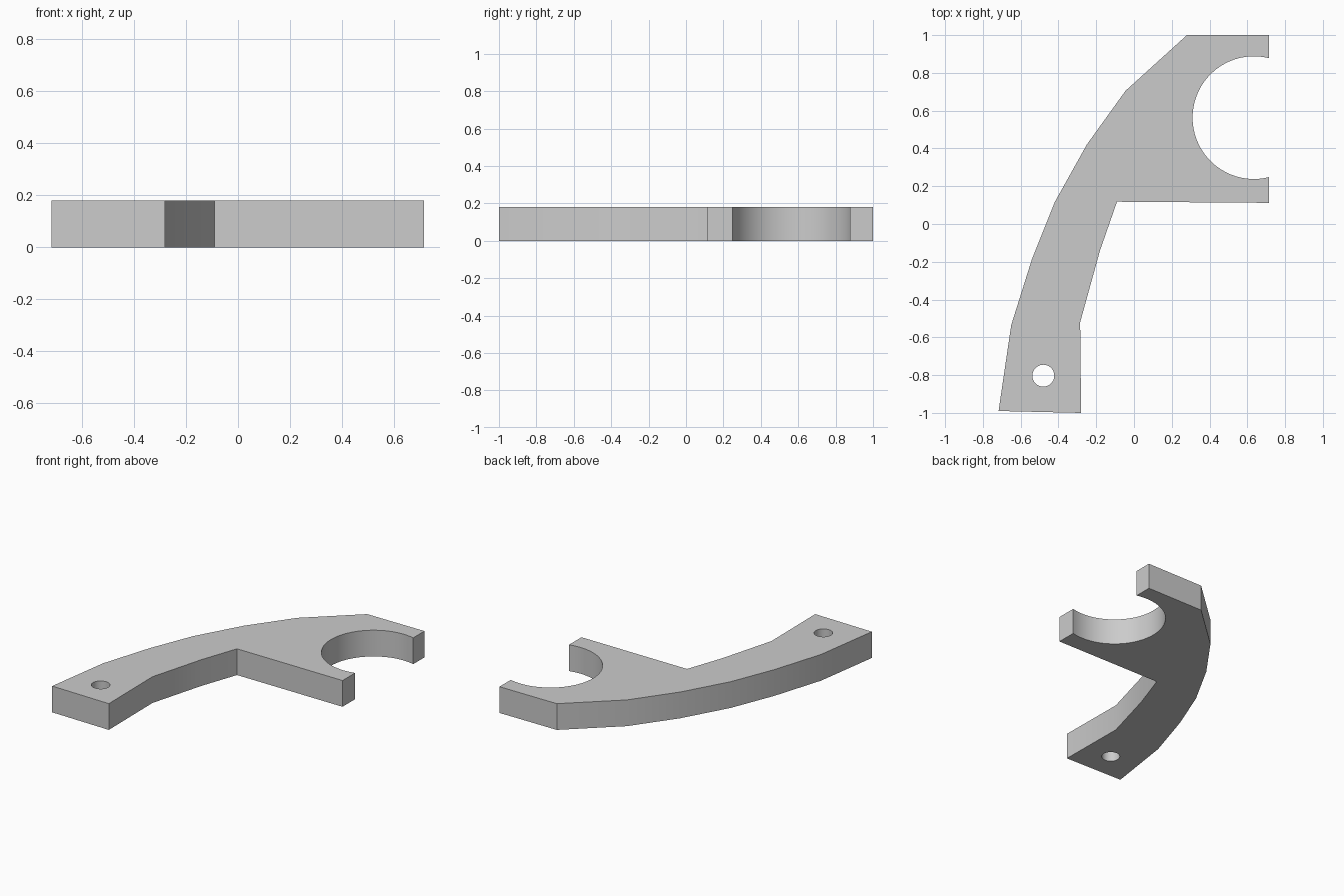
import bpy, bmesh
from math import radians, cos, sin

cube = bpy.data.objects.get("Cube")
if cube:
    bpy.data.objects.remove(cube, do_unlink=True)

THICKNESS = 0.18


def arc(cx, cy, radius, start, end, count):
    """Points along a circular arc, angles in degrees."""
    step = (end - start) / count
    return [(cx + radius * cos(radians(start + step * i)),
             cy + radius * sin(radians(start + step * i)))
            for i in range(count + 1)]


# Plate outline: straight base and bowed arm
outline = [(0.715, 1), (0.28, 1), (-0.045, 0.705), (-0.25, 0.42),
           (-0.42, 0.115), (-0.54, -0.185), (-0.65, -0.535),
           (-0.717, -0.99), (-0.28, -1), (-0.285, -0.52),
           (-0.18, -0.14), (-0.09, 0.118), (0.715, 0.112)]
# Open round socket, from its lower lip round to its upper lip
outline += arc(0.635, 0.563, 0.325, 284.2, 75.8, 40)
# Bolt hole near the foot of the arm
hole = arc(-0.48, -0.803, 0.058, 0, 360, 32)[:-1]

bm = bmesh.new()
for loop in (outline, hole):
    verts = [bm.verts.new((x, y, 0)) for x, y in loop]
    for a, b in zip(verts, verts[1:] + verts[:1]):
        bm.edges.new((a, b))
bmesh.ops.triangle_fill(bm, edges=bm.edges[:], use_beauty=True)

# Thicken the filled outline into a plate
raised = bmesh.ops.extrude_face_region(bm, geom=bm.faces[:], use_keep_orig=True)
top = [g for g in raised["geom"] if isinstance(g, bmesh.types.BMVert)]
bmesh.ops.translate(bm, verts=top, vec=(0, 0, THICKNESS))
bmesh.ops.recalc_face_normals(bm, faces=bm.faces[:])

mesh = bpy.data.meshes.new("bracket_plate")
bm.to_mesh(mesh)
bm.free()
plate = bpy.data.objects.new("bracket_plate", mesh)
bpy.context.collection.objects.link(plate)

# Plain grey finish
grey = bpy.data.materials.new("plain_grey")
grey.use_nodes = True
colour = (0.6, 0.6, 0.6, 1)
grey.diffuse_color = colour
grey.node_tree.nodes["Principled BSDF"].inputs["Base Color"].default_value = colour
mesh.materials.append(grey)

bpy.ops.object.select_all(action="DESELECT")
plate.select_set(True)
bpy.context.view_layer.objects.active = plate
bpy.ops.object.shade_smooth_by_angle(angle=radians(30))
